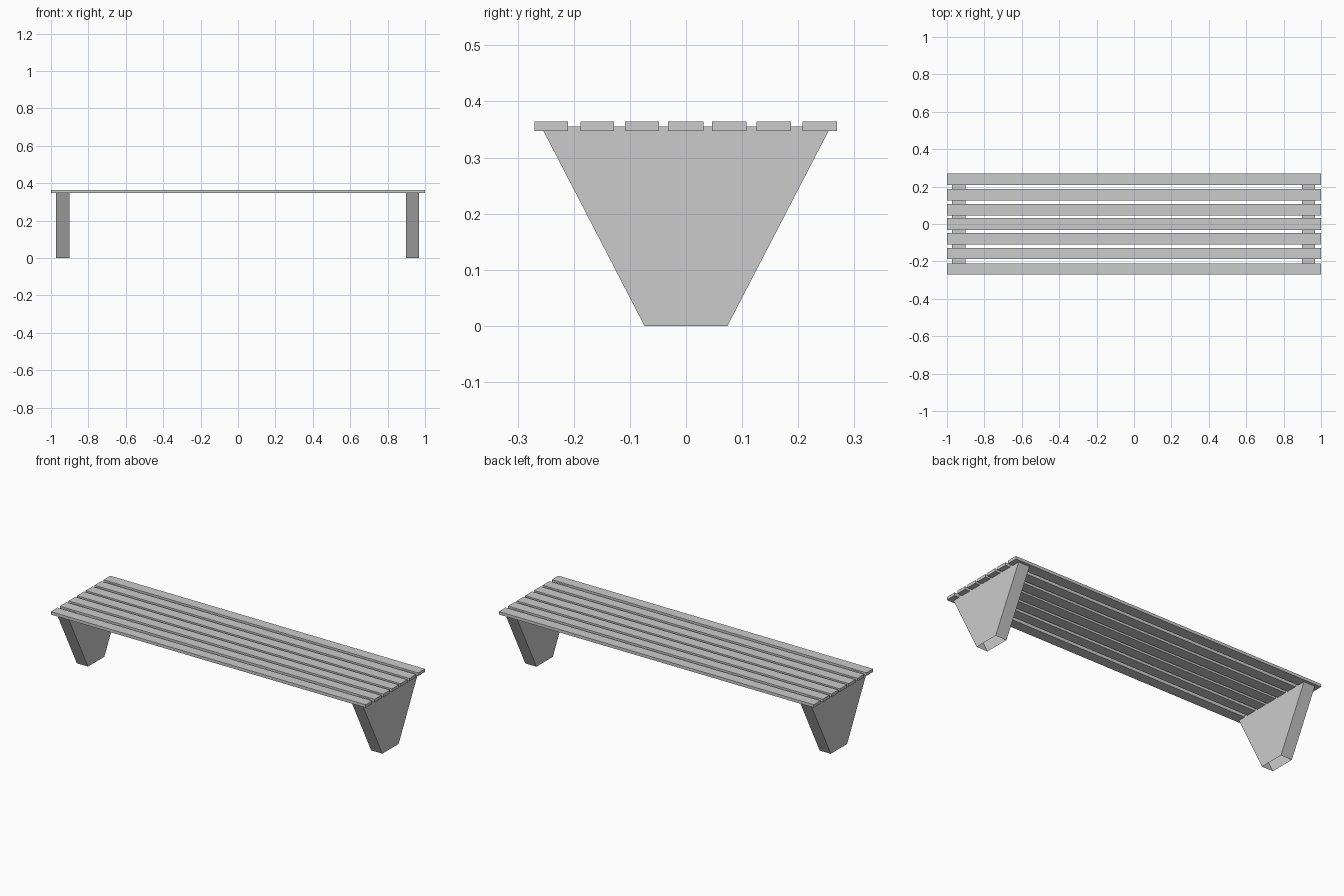
import bpy, bmesh

if "Cube" in bpy.data.objects:
    bpy.data.objects.remove(bpy.data.objects["Cube"])


def make_object(name, bm):
    bmesh.ops.recalc_face_normals(bm, faces=bm.faces)
    mesh = bpy.data.meshes.new(name)
    bm.to_mesh(mesh)
    bm.free()
    obj = bpy.data.objects.new(name, mesh)
    bpy.context.collection.objects.link(obj)
    return obj


def extruded_profile(name, profile, x0, x1, open_edges=()):
    """Extrude a (y, z) profile along x; open_edges lists sides left uncapped."""
    bm = bmesh.new()
    a = [bm.verts.new((x0, y, z)) for y, z in profile]
    b = [bm.verts.new((x1, y, z)) for y, z in profile]
    bm.faces.new(a)
    bm.faces.new(b[::-1])
    n = len(profile)
    for i in range(n):
        if i not in open_edges:
            j = (i + 1) % n
            bm.faces.new((a[i], b[i], b[j], a[j]))
    return make_object(name, bm)


# Seat slats running the full length
slat_spans = [(-0.270, -0.210), (-0.188, -0.128), (-0.109, -0.048),
              (-0.032, 0.031), (0.046, 0.108), (0.126, 0.187), (0.208, 0.269)]
z0, z1 = 0.347, 0.364
for i, (y0, y1) in enumerate(slat_spans):
    extruded_profile(f"seat_slat_{i + 1}",
                     [(y0, z0), (y1, z0), (y1, z1), (y0, z1)], -1.0, 1.0)

# Tapered legs: hollow shells, open underneath
leg_profile = [(-0.074, 0.0), (0.074, 0.0), (0.258, 0.355), (-0.258, 0.355)]
extruded_profile("left_leg", leg_profile, -0.972, -0.901, open_edges=(0,))
extruded_profile("right_leg", leg_profile, 0.898, 0.969, open_edges=(0,))
